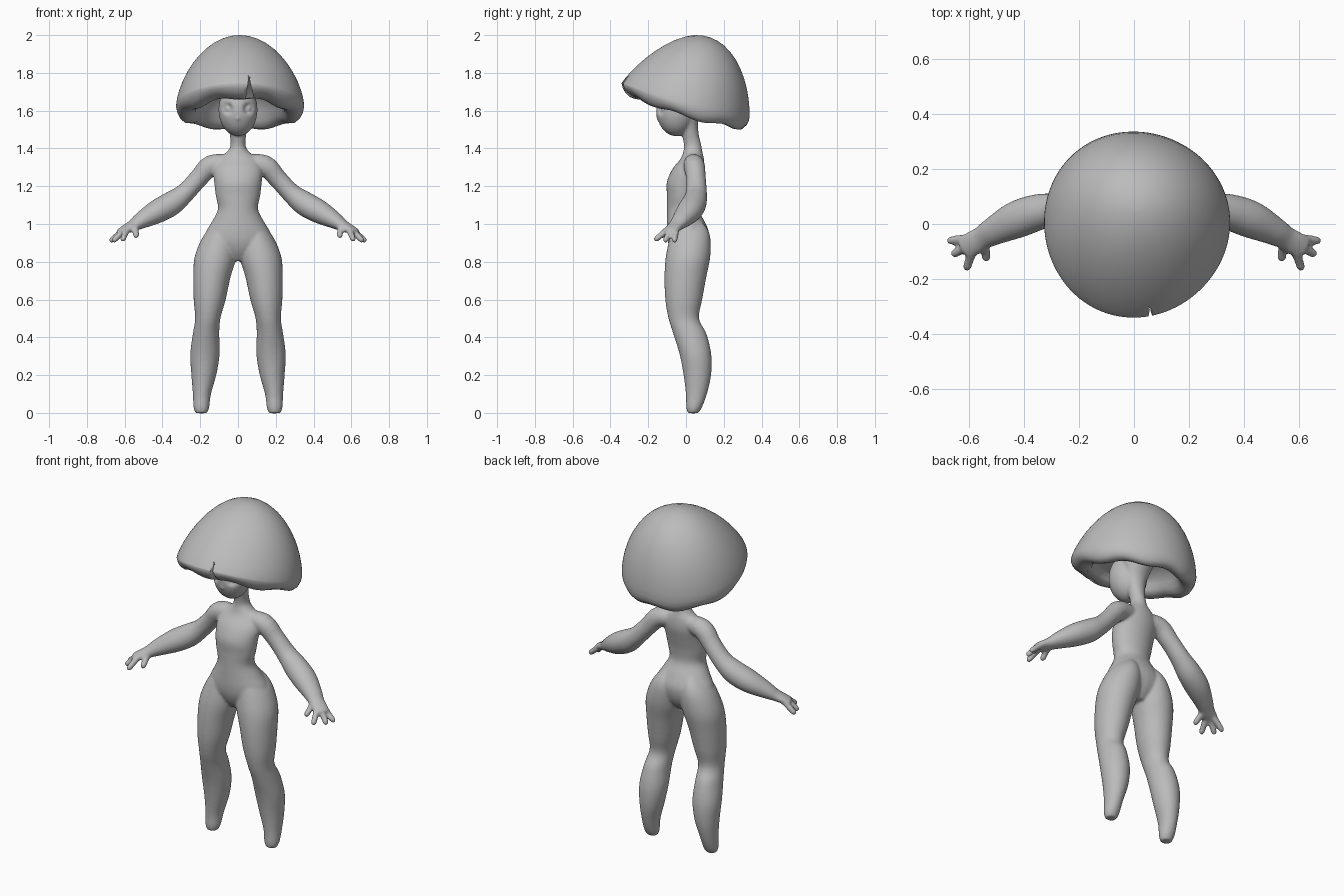
import bpy, bmesh, math
from mathutils import Vector

if "Cube" in bpy.data.objects:
    bpy.data.objects.remove(bpy.data.objects["Cube"])

grey = bpy.data.materials.new("soft grey")
grey.diffuse_color = (0.5, 0.5, 0.5, 1)
grey.use_nodes = True
grey.node_tree.nodes["Principled BSDF"].inputs["Base Color"].default_value = grey.diffuse_color


def spline(pts, n=4):
    """Catmull-Rom resample of station tuples."""
    out = []
    for i in range(len(pts) - 1):
        a, b, c, d = (pts[max(0, min(len(pts) - 1, i + k))] for k in (-1, 0, 1, 2))
        for j in range(n):
            t = j / n
            out.append([0.5 * (2 * q + (r - p) * t + (2 * p - 5 * q + 4 * r - s) * t * t
                               + (3 * q - p - 3 * r + s) * t ** 3)
                        for p, q, r, s in zip(a, b, c, d)])
    return out + [list(pts[-1])]


def skin(bm, rings):
    """Join rings of points into a closed tube."""
    vr = [[bm.verts.new(p) for p in ring] for ring in rings]
    n = len(vr[0])
    for a, b in zip(vr, vr[1:]):
        for i in range(n):
            bm.faces.new((a[i], a[(i + 1) % n], b[(i + 1) % n], b[i]))
    bm.faces.new(vr[0][::-1])
    bm.faces.new(vr[-1])


def limb(bm, pts, side=1, upright=False, seg=28):
    """Elliptical tube through stations (x, y, z, ra, rb)."""
    st = spline(pts)
    rings = []
    for i, s in enumerate(st):
        c = Vector(s[:3])
        u, v = Vector((1, 0, 0)), Vector((0, 1, 0))
        if not upright:
            t = Vector(st[min(i + 1, len(st) - 1)][:3]) - Vector(st[max(i - 1, 0)][:3])
            u = t.cross(Vector((0, 0, 1))).normalized()
            v = u.cross(t).normalized()
        ring = []
        for k in range(seg):
            a = 2 * math.pi * k / seg
            p = c + u * s[3] * math.cos(a) + v * s[4] * math.sin(a)
            ring.append((p.x * side, p.y, p.z))
        rings.append(ring)
    skin(bm, rings)


def finish(bm, name):
    bmesh.ops.recalc_face_normals(bm, faces=bm.faces)
    me = bpy.data.meshes.new(name)
    bm.to_mesh(me)
    bm.free()
    me.materials.append(grey)
    for p in me.polygons:
        p.use_smooth = True
    ob = bpy.data.objects.new(name, me)
    bpy.context.collection.objects.link(ob)
    return ob


# ---- body: overlapping tubes fused by a remesh
bm = bmesh.new()
# torso, neck and stem under the cap
limb(bm, [(0, 0.01, 0.805, 0.05, 0.055), (0, 0.012, 0.85, 0.12, 0.088), (0, 0.012, 0.9, 0.178, 0.107),
          (0, 0.01, 0.955, 0.172, 0.112),
          (0, -0.002, 1.015, 0.137, 0.1), (0, -0.018, 1.08, 0.106, 0.083), (0, -0.017, 1.15, 0.118, 0.084),
          (0, -0.01, 1.22, 0.126, 0.092), (0, 0.012, 1.29, 0.13, 0.085), (0, 0.033, 1.345, 0.105, 0.062),
          (0, 0.036, 1.385, 0.056, 0.05), (0, 0.035, 1.42, 0.04, 0.046), (0, 0.022, 1.48, 0.045, 0.045),
          (0, 0.015, 1.56, 0.062, 0.05), (0, 0.03, 1.63, 0.08, 0.065), (0, 0.04, 1.72, 0.11, 0.09)],
     upright=True)
for side in (1, -1):
    # leg
    limb(bm, [(0.075, 0.018, 1.02, 0.03, 0.06), (0.088, 0.021, 0.97, 0.07, 0.095), (0.1, 0.02, 0.91, 0.098, 0.111),
              (0.12, 0.01, 0.82, 0.111, 0.118), (0.138, -0.003, 0.72, 0.099, 0.111), (0.15, -0.012, 0.6, 0.085, 0.098),
              (0.16, -0.012, 0.5, 0.067, 0.081), (0.169, 0.02, 0.42, 0.07, 0.088),
              (0.175, 0.05, 0.31, 0.078, 0.084), (0.181, 0.06, 0.2, 0.066, 0.073),
              (0.191, 0.055, 0.1, 0.048, 0.056), (0.194, 0.043, 0.03, 0.042, 0.042),
              (0.194, 0.037, -0.002, 0.03, 0.028)], side, True)
    # arm and palm
    limb(bm, [(0.03, 0.035, 1.32, 0.045, 0.045), (0.14, 0.043, 1.31, 0.056, 0.056),
              (0.21, 0.053, 1.24, 0.052, 0.05), (0.28, 0.055, 1.165, 0.056, 0.052),
              (0.35, 0.043, 1.11, 0.066, 0.064), (0.43, 0.015, 1.065, 0.068, 0.062),
              (0.51, -0.025, 1.02, 0.053, 0.045), (0.555, -0.052, 0.992, 0.044, 0.031),
              (0.595, -0.075, 0.972, 0.045, 0.023), (0.625, -0.093, 0.957, 0.037, 0.017)], side)
    # fingers and thumb
    for base, tip in (((0.60, -0.052, 0.974), (0.679, -0.062, 0.906)),
                      ((0.605, -0.082, 0.968), (0.663, -0.112, 0.906)),
                      ((0.59, -0.1, 0.968), (0.612, -0.167, 0.912)),
                      ((0.545, -0.07, 0.985), (0.538, -0.134, 0.93))):
        b, t = Vector(base), Vector(tip)
        limb(bm, [(*b, 0.019, 0.019), (*b.lerp(t, 0.5), 0.017, 0.017), (*b.lerp(t, 0.85), 0.016, 0.016),
                  (*t, 0.009, 0.009)], side, seg=12)
# head, with eye sockets pushed in around the eyeballs
head = bmesh.ops.create_uvsphere(bm, u_segments=64, v_segments=48, radius=1)["verts"]
for v in head:
    v.co = Vector((v.co.x * 0.103, v.co.y * 0.105 - 0.052, v.co.z * 0.14 + 1.605))
    d = math.hypot(abs(v.co.x) - 0.054, (v.co.z - 1.61) * 0.9)
    if v.co.y < -0.05 and d < 0.03:
        v.co.y += 0.03 * math.cos(d / 0.03 * math.pi / 2)
for x in (0.054, -0.054):
    for v in bmesh.ops.create_uvsphere(bm, u_segments=16, v_segments=12, radius=0.015)["verts"]:
        v.co += Vector((x, -0.118, 1.61))
# nose
for v in bmesh.ops.create_uvsphere(bm, u_segments=16, v_segments=12, radius=0.012)["verts"]:
    v.co += Vector((0, -0.147, 1.56))
body = finish(bm, "body")
rm = body.modifiers.new("fuse", 'REMESH')
rm.mode, rm.voxel_size, rm.use_smooth_shade = 'VOXEL', 0.007, True
sm = body.modifiers.new("soften", 'SMOOTH')
sm.factor, sm.iterations = 0.5, 9

# ---- mushroom cap: tilted dome, broad rounded lip and hollow underside
SEG = 96
profile = [(math.sin(math.radians(u)), None) for u in (1, 8, 16, 24, 32, 40, 48, 56, 64, 72, 79, 85, 90)]
profile += [(0.985, -0.4), (0.95, -0.75), (0.89, -1.0), (0.82, -1.0), (0.75, -0.9), (0.69, -0.5), (0.66, 0.05)]
profile += [(0.6, 0.45), (0.45, 0.85), (0.2, 1.0), (0.02, 1.0)]
rings = []
for i, (r, k) in enumerate(profile):
    ring = []
    for j in range(SEG):
        a = 2 * math.pi * j / SEG
        s, c = math.sin(a), math.cos(a)
        q = 1 if k is None else r
        rim = 1.625 - 0.0875 * s * q + 0.0325 * (s * q) ** 2
        R = 0.339 + 0.004 * math.sin(3 * a + 1)
        x, y = 0.008 + R * c * r, 0.05 + (R * s - 0.05) * r
        if k is None:                                   # dome, fuller at the back
            f = (1 + s) / 2
            z = rim + (2 - rim) * max(0, 1 - r ** (1.7 + 0.5 * f)) ** (1 / (1.1 + 0.95 * f))
        elif k <= 0:                                    # lip
            z = rim + k * (0.058 + 0.01 * s + 0.008 * math.sin(7 * a))
        else:                                           # underside
            z = rim + (1.72 - rim) * k
        ring.append((x, y, z))
    rings.append(ring)
bm = bmesh.new()
skin(bm, rings)
cap = finish(bm, "mushroom_cap")

# split in the front of the lip
bm = bmesh.new()
front = [bm.verts.new((x, -0.45, z)) for x, z in ((0.035, 1.62), (0.085, 1.66), (0.058, 1.78))]
back = [bm.verts.new((v.co.x, -0.27, v.co.z)) for v in front]
bm.faces.new(front)
bm.faces.new(back[::-1])
for i in range(3):
    n = (i + 1) % 3
    bm.faces.new((front[i], back[i], back[n], front[n]))
cutter = finish(bm, "lip_split_cutter")
cutter.hide_render = True
cutter.hide_set(True)
cut = cap.modifiers.new("split", 'BOOLEAN')
cut.operation, cut.object, cut.solver = 'DIFFERENCE', cutter, 'EXACT'
